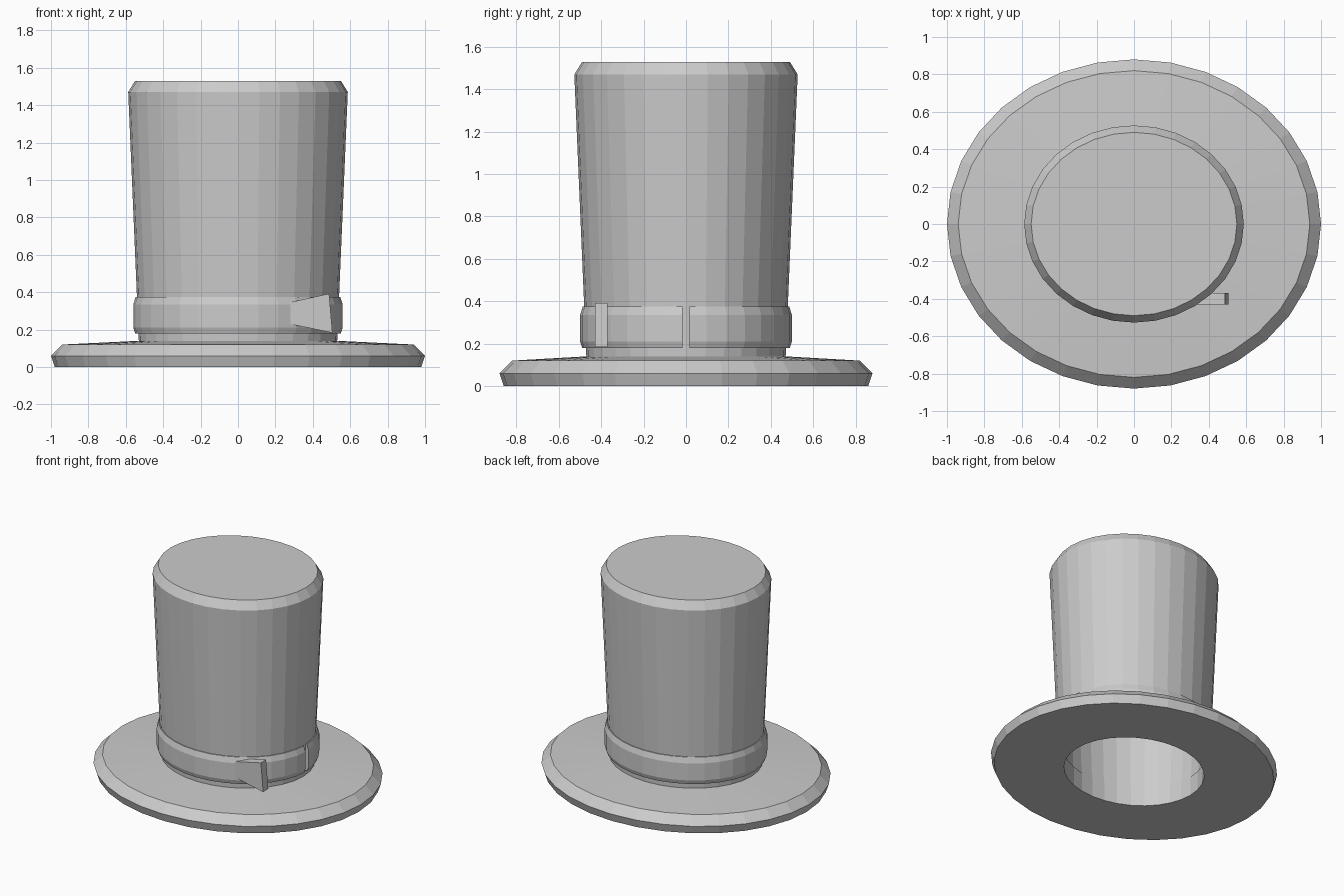
import bpy, math

if "Cube" in bpy.data.objects:
    bpy.data.objects.remove(bpy.data.objects["Cube"])

SIDES = 32
grey = bpy.data.materials.new("hat_grey")
grey.diffuse_color = (0.6, 0.6, 0.6, 1)
grey.use_nodes = True
grey.node_tree.nodes["Principled BSDF"].inputs["Base Color"].default_value = grey.diffuse_color


def make(name, verts, faces):
    mesh = bpy.data.meshes.new(name)
    mesh.from_pydata(verts, [], faces)
    mesh.materials.append(grey)
    obj = bpy.data.objects.new(name, mesh)
    bpy.context.collection.objects.link(obj)
    return obj


def lathe(name, profile, closed=False, gap=0.0, caps=False):
    """Sweep (x radius, y radius, z) points round an oval.
    closed joins last point to first; gap leaves an open seam at +x."""
    n = len(profile)
    angles = [2 * math.pi * i / SIDES for i in range(SIDES)]
    if gap:
        angles = [gap] + angles[1:] + [2 * math.pi - gap]
    m = len(angles)
    verts = [(rx * math.cos(a), ry * math.sin(a), z)
             for a in angles for rx, ry, z in profile]
    faces = []
    for i in range(m - 1 if gap else m):
        j = (i + 1) % m
        for k in range(n if closed else n - 1):
            l = (k + 1) % n
            faces.append((i * n + k, j * n + k, j * n + l, i * n + l))
    if gap:                                   # seam end faces
        faces.append(tuple(range(n)))
        faces.append(tuple((m - 1) * n + k for k in reversed(range(n))))
    if caps:                                  # flat discs on both ends
        faces.append(tuple(i * n for i in reversed(range(m))))
        faces.append(tuple(i * n + n - 1 for i in range(m)))
    return make(name, verts, faces)


def oval(points, diff=0.06):
    return [(r, r - diff, z) for r, z in points]


# Brim with bevelled rim and an open head hole
lathe("brim", oval([(0.49, 0)])
      + oval([(0.98, 0), (1.0, 0.06), (0.94, 0.12)], 0.12)
      + oval([(0.53, 0.14), (0.49, 0.14)]), closed=True)

# Hollow crown: inside ceiling, inner wall, outer wall, bevelled top
lathe("crown", oval([(0.545, 1.47), (0.49, 0.0), (0.527, 0.06),
                     (0.587, 1.47), (0.55, 1.53)]), caps=True)

# Hat band with a narrow seam on the right side
lathe("band", oval([(0.52, 0.18), (0.55, 0.18), (0.56, 0.21),
                    (0.56, 0.335), (0.547, 0.375), (0.52, 0.375)]),
      closed=True, gap=0.035)

# Flared ribbon tail at the front right
outline = [(0.25, 0.235), (0.505, 0.183), (0.487, 0.392), (0.25, 0.34)]
verts = [(x, y, z) for y in (-0.43, -0.37) for x, z in outline]
faces = [(0, 1, 2, 3), (7, 6, 5, 4)]
faces += [(i + 4, (i + 1) % 4 + 4, (i + 1) % 4, i) for i in range(4)]
make("ribbon_tail", verts, faces)
